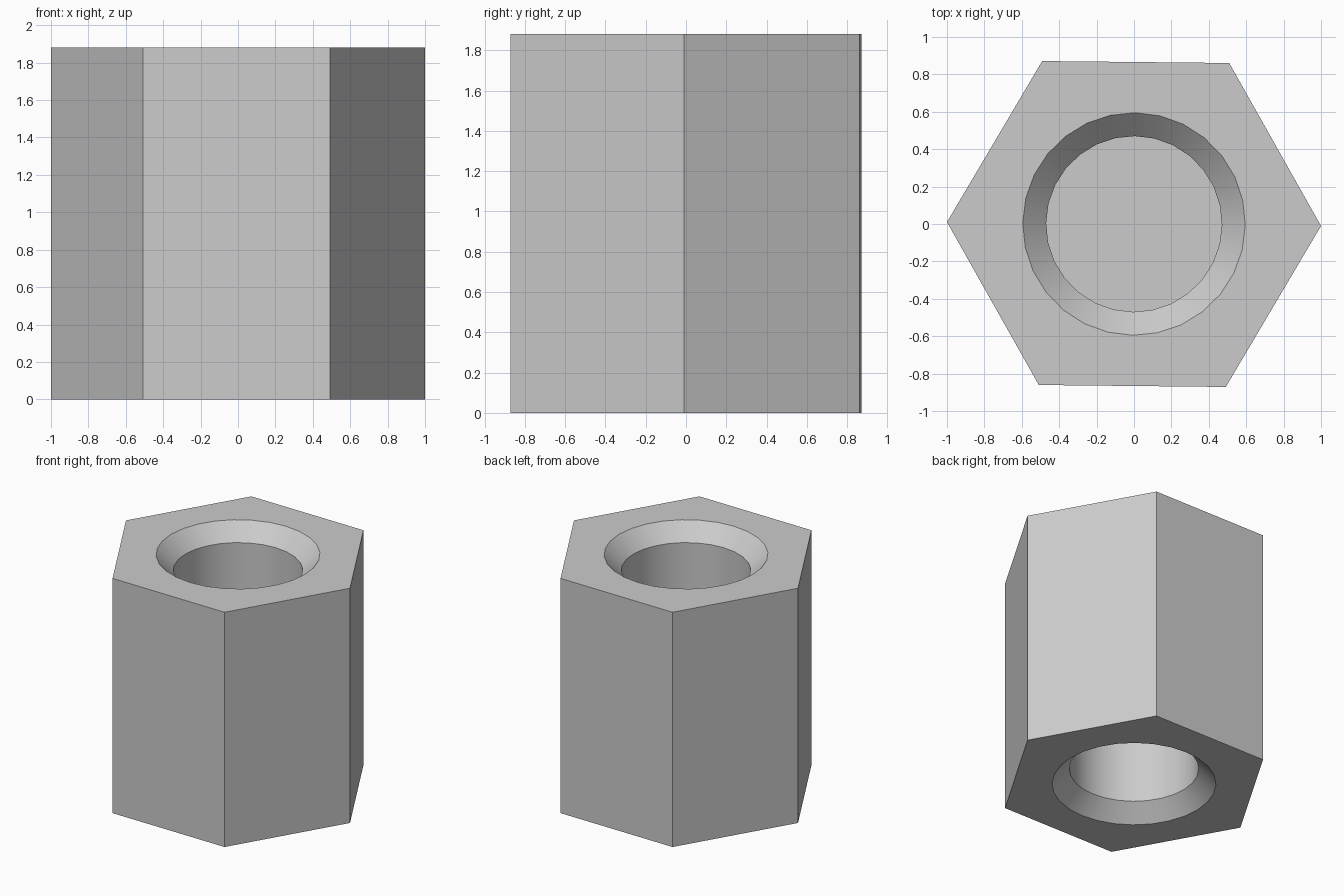
import bpy
import bmesh
from math import cos, sin, tau, radians

if "Cube" in bpy.data.objects:
    bpy.data.objects.remove(bpy.data.objects["Cube"], do_unlink=True)

HEIGHT, TWIST = 1.88, radians(-0.6)
CHAMFER, WEB = 0.125, 0.2
RIM_R, BORE_R = 0.595, 0.47

grey = bpy.data.materials.new("plain grey")
grey.use_nodes = True
colour = (0.6, 0.6, 0.6, 1)
grey.diffuse_color = colour
grey.node_tree.nodes["Principled BSDF"].inputs["Base Color"].default_value = colour

bm = bmesh.new()


def ring(radius, z, sides):
    verts = [bm.verts.new((radius * cos(tau * i / sides + TWIST),
                           radius * sin(tau * i / sides + TWIST), z))
             for i in range(sides)]
    return verts


def loop_edges(verts):
    return [bm.edges.get(p) or bm.edges.new(p)
            for p in zip(verts, verts[1:] + verts[:1])]


def wall(a, b):
    n = len(a)
    for i in range(n):
        j = (i + 1) % n
        bm.faces.new((a[i], a[j], b[j], b[i]))


# Hexagonal outer walls
hexes = [ring(1, z, 6) for z in (0, HEIGHT)]
wall(*hexes)

# Chamfered blind hole in each end, with a web between them
for outer, end, inward in ((hexes[0], 0, 1), (hexes[1], HEIGHT, -1)):
    rim = ring(RIM_R, end, 28)
    throat = ring(BORE_R, end + inward * CHAMFER, 28)
    floor = ring(BORE_R, HEIGHT / 2 - inward * WEB / 2, 28)
    wall(rim, throat)
    wall(throat, floor)
    bm.faces.new(floor)
    # End face between the hexagon and the hole
    bmesh.ops.triangle_fill(bm, edges=loop_edges(outer) + loop_edges(rim),
                            use_beauty=True)

bmesh.ops.recalc_face_normals(bm, faces=bm.faces[:])
mesh = bpy.data.meshes.new("hex_spacer")
bm.to_mesh(mesh)
bm.free()
mesh.materials.append(grey)
spacer = bpy.data.objects.new("hex_spacer", mesh)
bpy.context.collection.objects.link(spacer)

# Smooth bore, crisp corners
bpy.ops.object.select_all(action="DESELECT")
spacer.select_set(True)
bpy.context.view_layer.objects.active = spacer
bpy.ops.object.shade_smooth_by_angle(angle=radians(30))
